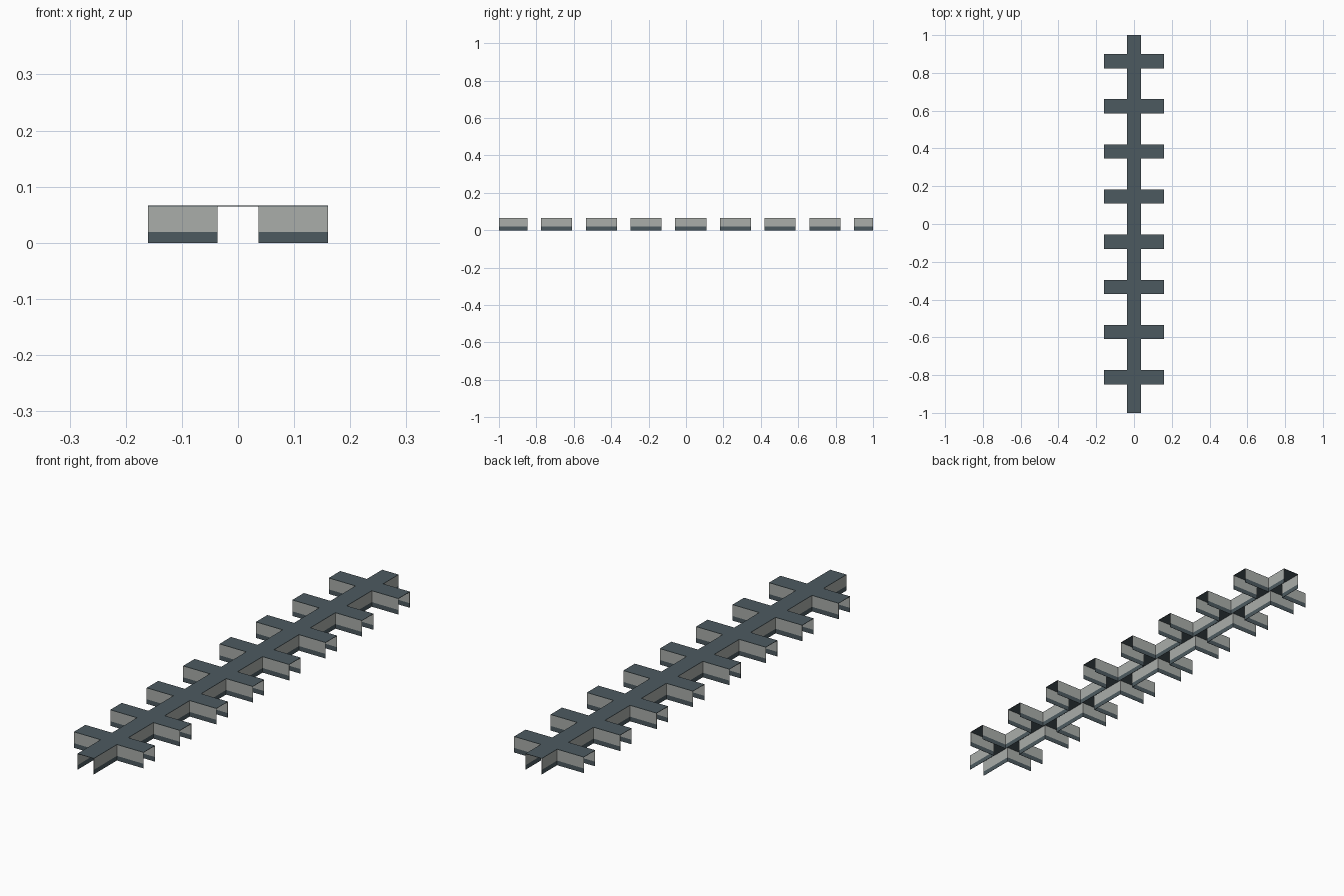
import bpy, bmesh

if "Cube" in bpy.data.objects:
    bpy.data.objects.remove(bpy.data.objects["Cube"])

HALF = 0.0375      # half width of every passage
REACH = 0.16       # how far side passages extend
TOP = 0.0665       # roof height
ROOF = 0.0015      # roof thickness
BAND = 0.019       # height of dark skirting
CENTRES = [-0.811 + 0.239 * i for i in range(8)]


def material(name, rgb):
    m = bpy.data.materials.new(name)
    m.diffuse_color = (*rgb, 1)
    m.use_nodes = True
    m.node_tree.nodes["Principled BSDF"].inputs["Base Color"].default_value = m.diffuse_color
    return m


slate = material("dark slate", (0.073, 0.102, 0.117))
grey = material("light grey", (0.40, 0.42, 0.40))


def make_object(name, bm, mat):
    mesh = bpy.data.meshes.new(name)
    bm.to_mesh(mesh)
    bm.free()
    mesh.materials.append(mat)
    ob = bpy.data.objects.new(name, mesh)
    bpy.context.collection.objects.link(ob)
    return ob


# Wall runs on the right side: one open path between each pair of side passages
runs = []
path = [(HALF, -1.0)]
for c in CENTRES:
    path += [(HALF, c - HALF), (REACH, c - HALF)]
    runs.append(path)
    path = [(REACH, c + HALF), (HALF, c + HALF)]
runs.append(path + [(HALF, 1.0)])


def wall_sheets(name, z0, z1, mat):
    bm = bmesh.new()
    for side in (1, -1):
        for run in runs:
            low = [bm.verts.new((side * x, y, z0)) for x, y in run]
            high = [bm.verts.new((side * x, y, z1)) for x, y in run]
            for i in range(len(run) - 1):
                quad = [low[i], low[i + 1], high[i + 1], high[i]]
                bm.faces.new(quad if side > 0 else quad[::-1])
    ob = make_object(name, bm, mat)
    mod = ob.modifiers.new("thickness", 'SOLIDIFY')
    mod.thickness = 0.001
    mod.offset = -1
    mod.use_even_offset = True


# Walls and skirting
wall_sheets("passage_walls", BAND, TOP - ROOF, grey)
wall_sheets("wall_skirting", 0.0, BAND, slate)

# Roof: one flat outline made from the same path, extruded
right = [p for run in runs for p in run]
outline = right + [(-x, y) for x, y in reversed(right)]
bm = bmesh.new()
face = bm.faces.new([bm.verts.new((x, y, TOP - ROOF)) for x, y in outline])
ext = bmesh.ops.extrude_face_region(bm, geom=[face], use_keep_orig=True)
for v in ext["geom"]:
    if isinstance(v, bmesh.types.BMVert):
        v.co.z = TOP
bmesh.ops.recalc_face_normals(bm, faces=bm.faces)
make_object("roof", bm, slate)
